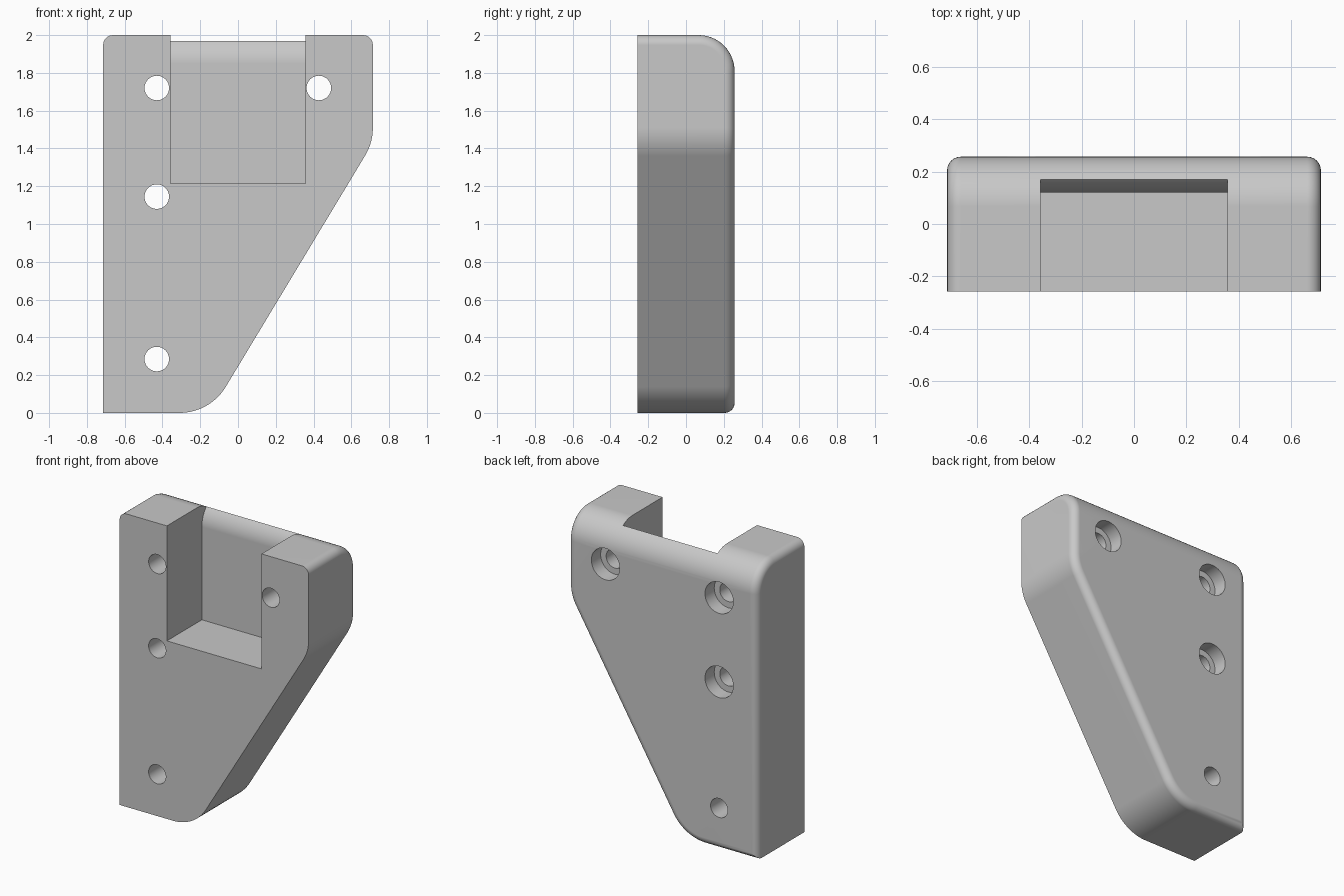
import bpy, bmesh, math
from mathutils import Vector

if "Cube" in bpy.data.objects:
    bpy.data.objects.remove(bpy.data.objects["Cube"])

W, D, H = 0.714, 0.257, 2.0      # half width, half depth, height


def round_corner(prev, corner, nxt, radius, n=12):
    """Points of an arc that rounds one outline corner."""
    c = Vector(corner)
    a, b = (Vector(prev) - c).normalized(), (Vector(nxt) - c).normalized()
    half = a.angle(b) / 2
    centre = c + (a + b).normalized() * (radius / math.sin(half))
    t = radius / math.tan(half)
    u, v = c + a * t - centre, c + b * t - centre
    ang = u.angle(v)
    return [centre + (u * math.sin(ang * (1 - i / n)) + v * math.sin(ang * i / n)) / math.sin(ang)
            for i in range(n + 1)]


def prism(name, points, start, vec):
    """Extrude a flat outline; start maps a 2D point to 3D."""
    bm = bmesh.new()
    face = bm.faces.new([bm.verts.new(start(p)) for p in points])
    new = bmesh.ops.extrude_face_region(bm, geom=[face])["geom"]
    bmesh.ops.translate(bm, vec=vec, verts=[g for g in new if isinstance(g, bmesh.types.BMVert)])
    bmesh.ops.recalc_face_normals(bm, faces=bm.faces)
    bm.normal_update()
    mesh = bpy.data.meshes.new(name)
    ob = bpy.data.objects.new(name, mesh)
    bpy.context.collection.objects.link(ob)
    return ob, bm


def bevel(bm, edges, width, segments):
    bmesh.ops.bevel(bm, geom=edges, offset=width, offset_type='OFFSET', segments=segments,
                    profile=0.5, affect='EDGES', clamp_overlap=False)
    bm.normal_update()


# Bracket body: tapered plate outline with two rounded bends
bl, low, bend, tr, tl = (-W, 0), (-0.148, 0), (W, 1.43), (W, H), (-W, H)
outline = [bl] + round_corner(bl, low, bend, 0.286) + round_corner(low, bend, tr, 0.286) + [tr, tl]
body, bm = prism("bracket_body", outline, lambda p: (p[0], -D, p[1]), (0, 2 * D, 0))

# Large rounding along the top rear edge
bevel(bm, [e for e in bm.edges
           if all(v.co.z > H - 0.001 and v.co.y > D - 0.001 for v in e.verts)], 0.19, 14)


# Small rounding where the rim meets the top and rear skin
def is_rim(f):
    return abs(f.normal.y) < 0.01 and f.normal.z < 0.9


def is_skin(f):
    return f.normal.y > 0.01 or f.normal.z > 0.9


bevel(bm, [e for e in bm.edges if len(e.link_faces) == 2
           and any(is_rim(f) for f in e.link_faces)
           and any(is_skin(f) for f in e.link_faces)], 0.052, 6)
bm.to_mesh(body.data)
bm.free()

# Pocket cutter: back wall curls rearward near the top
R = 0.17
curl = [(0.12 + R * (1 - math.cos(a)), 1.85 + R * math.sin(a))
        for a in (math.radians(45) * i / 8 for i in range(9))]
pocket_profile = [(-0.4, 1.215), (0.12, 1.215)] + curl + [(0.32, 2.12), (-0.4, 2.12)]
pocket, bm = prism("pocket_cutter", pocket_profile, lambda p: (-0.357, p[0], p[1]), (0.714, 0, 0))
bm.to_mesh(pocket.data)
bm.free()
cutters = [pocket]


# Screw holes, the upper three with a counterbore at the rear
def hole(x, z, radius, y0, y1):
    bpy.ops.mesh.primitive_cylinder_add(vertices=40, radius=radius, depth=y1 - y0,
                                        location=(x, (y0 + y1) / 2, z),
                                        rotation=(math.pi / 2, 0, 0))
    bpy.context.object.name = "hole_cutter"
    cutters.append(bpy.context.object)


for x, z, bored in ((-0.43, 1.72, True), (0.428, 1.72, True),
                    (-0.43, 1.145, True), (-0.43, 0.285, False)):
    hole(x, z, 0.065, -0.5, 0.5)
    if bored:
        hole(x, z, 0.107, D - 0.1, 0.5)

bpy.ops.object.select_all(action='DESELECT')
bpy.context.view_layer.objects.active = body
body.select_set(True)
for c in cutters:
    mod = body.modifiers.new("cut", 'BOOLEAN')
    mod.operation, mod.solver, mod.object = 'DIFFERENCE', 'EXACT', c
    bpy.ops.object.modifier_apply(modifier=mod.name)
    bpy.data.objects.remove(c)

# Finish: smooth rounds, crisp edges, one grey
bpy.ops.object.shade_smooth_by_angle(angle=math.radians(30))
wn = body.modifiers.new("weighted_normals", 'WEIGHTED_NORMAL')
wn.keep_sharp = True
grey = bpy.data.materials.new("light_grey")
grey.diffuse_color = (0.58, 0.58, 0.58, 1)
grey.use_nodes = True
grey.node_tree.nodes["Principled BSDF"].inputs["Base Color"].default_value = grey.diffuse_color
body.data.materials.clear()
body.data.materials.append(grey)
